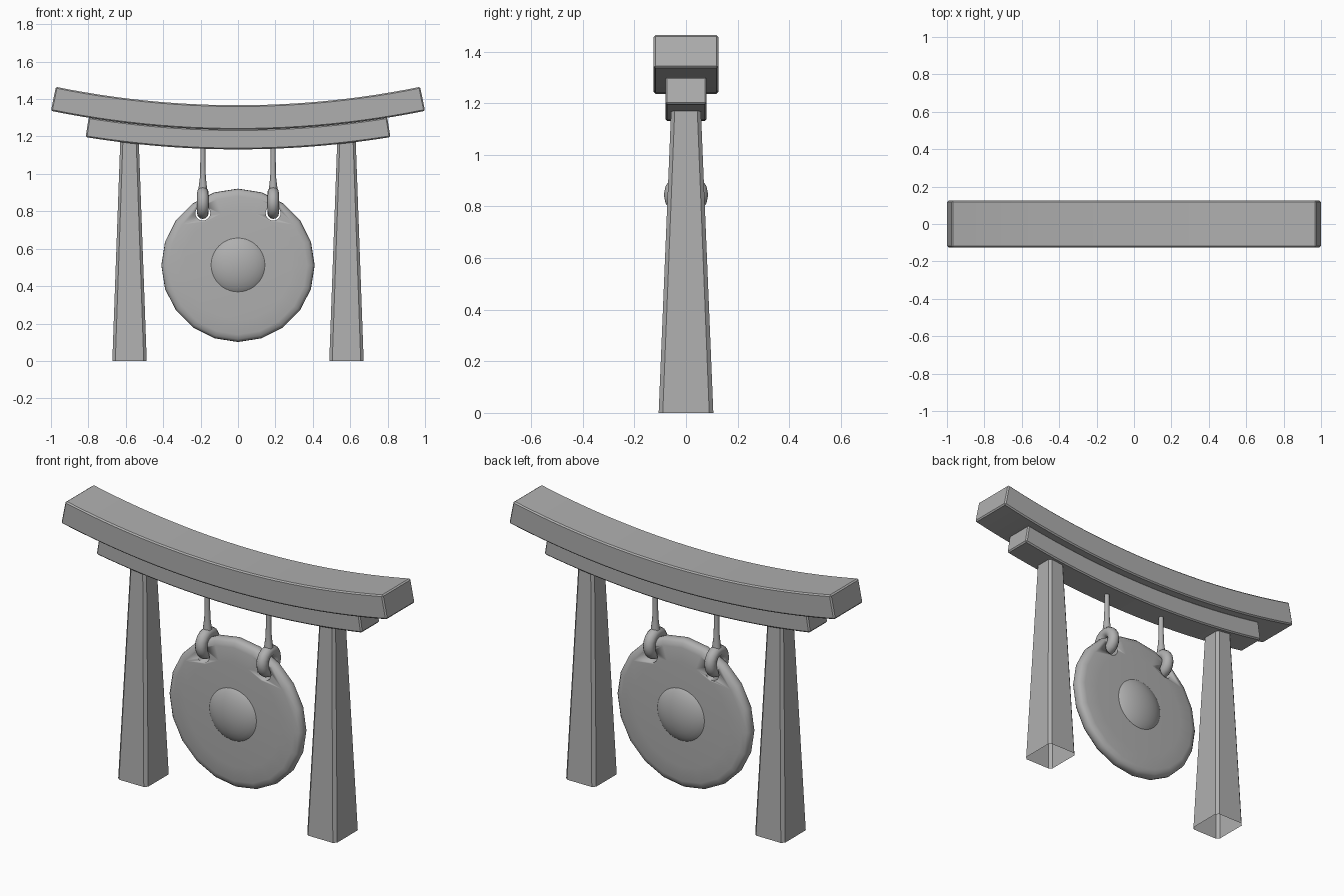
import bpy, bmesh
from math import sin, cos, pi, asin

if "Cube" in bpy.data.objects:
    bpy.data.objects.remove(bpy.data.objects["Cube"])

grey = bpy.data.materials.new("dark_grey")
grey.diffuse_color = (0.43, 0.43, 0.43, 1)
grey.use_nodes = True
grey.node_tree.nodes["Principled BSDF"].inputs["Base Color"].default_value = grey.diffuse_color


def make_object(name, bm, angle=35, bevel=0.0):
    bmesh.ops.recalc_face_normals(bm, faces=bm.faces)
    me = bpy.data.meshes.new(name)
    bm.to_mesh(me)
    bm.free()
    me.materials.append(grey)
    ob = bpy.data.objects.new(name, me)
    bpy.context.collection.objects.link(ob)
    if bevel:
        m = ob.modifiers.new("Bevel", 'BEVEL')
        m.width, m.segments, m.limit_method = bevel, 1, 'ANGLE'
    bpy.ops.object.select_all(action='DESELECT')
    bpy.context.view_layer.objects.active = ob
    ob.select_set(True)
    if bevel:
        bpy.ops.object.modifier_apply(modifier="Bevel")
    bpy.ops.object.shade_smooth_by_angle(angle=angle * pi / 180)
    return ob


def bridge_rings(bm, rings):
    # skin consecutive closed rings of vertices
    for a, b in zip(rings, rings[1:]):
        n = len(a)
        for i in range(n):
            bm.faces.new((a[i], a[(i + 1) % n], b[(i + 1) % n], b[i]))


def curved_beam(name, half_len, bottom, top, half_depth, steps=24):
    # rectangular section swept along an arc whose centre is far above
    bm = bmesh.new()
    centre = 6.24
    r0, r1 = centre - bottom, centre - top
    end = asin(half_len / r0)
    rings = []
    for i in range(steps + 1):
        t = end * (2 * i / steps - 1)
        rings.append([bm.verts.new((r * sin(t), y, centre - r * cos(t)))
                      for r, y in ((r0, -half_depth), (r0, half_depth),
                                   (r1, half_depth), (r1, -half_depth))])
    bridge_rings(bm, rings)
    bm.faces.new(rings[0])
    bm.faces.new(rings[-1])
    return make_object(name, bm, angle=25, bevel=0.007)


def lathe(name, profile, sides, centre, axis='Y', angle=40):
    # profile of (radius, position along axis); zero radius closes to a point
    bm = bmesh.new()
    cx, cy, cz = centre
    rings = []
    for r, h in profile:
        ring = []
        for i in range(sides):
            a = 2 * pi * i / sides
            u, v = r * sin(a), r * cos(a)
            co = (cx + u, cy + h, cz + v) if axis == 'Y' else (cx + u, cy + v, cz + h)
            ring.append(bm.verts.new(co))
        rings.append(ring)
    bridge_rings(bm, rings)
    bmesh.ops.remove_doubles(bm, verts=bm.verts, dist=1e-5)
    return make_object(name, bm, angle)


# two stacked curved beams
curved_beam("upper_beam", 1.0, 1.236, 1.367, 0.125)
curved_beam("lower_beam", 0.815, 1.131, 1.239, 0.08)

# tapered posts with chamfered corners, open ends
for side, name in ((-1, "left_post"), (1, "right_post")):
    bm = bmesh.new()
    rings = []
    for z, hx, hy, c in ((0, 0.092, 0.106, 0.016), (1.19, 0.049, 0.057, 0.014)):
        pts = ((hx, -hy + c), (hx, hy - c), (hx - c, hy), (c - hx, hy),
               (-hx, hy - c), (-hx, c - hy), (c - hx, -hy), (hx - c, -hy))
        rings.append([bm.verts.new((side * 0.58 + x, y, z)) for x, y in pts])
    bridge_rings(bm, rings)
    make_object(name, bm, 30)

# twenty-sided gong disc with rounded rim
half = [(0, -0.046), (0.15, -0.044), (0.29, -0.041), (0.37, -0.037),
        (0.395, -0.031), (0.408, -0.017)]
profile = half + [(0.41, 0)] + [(r, -y) for r, y in reversed(half)]
gong = lathe("gong_disc", profile, 20, (0, 0, 0.511))

# round holes for the hanging rings
for x in (-0.188, 0.188):
    cutter = lathe("hole_cutter", [(0, -0.2), (0.04, -0.2), (0.04, 0.2), (0, 0.2)],
                   20, (x, 0, 0.79))
    cutter.hide_render = True
    m = gong.modifiers.new("Hole", 'BOOLEAN')
    m.operation, m.object, m.solver = 'DIFFERENCE', cutter, 'EXACT'
    bpy.context.view_layer.objects.active = gong
    bpy.ops.object.modifier_apply(modifier="Hole")
    bpy.data.objects.remove(cutter)

# domed centre boss, showing on both faces
boss = [(0.171 * sin(pi * i / 16), -0.082 * cos(pi * i / 16)) for i in range(17)]
lathe("gong_boss", boss, 40, (0, 0, 0.513))

# hanging rings and the cords that hold them
for x, side in ((-0.188, "left"), (0.188, "right")):
    bpy.ops.mesh.primitive_torus_add(location=(x, 0, 0.845), rotation=(0, pi / 2, 0),
                                     major_radius=0.055, minor_radius=0.031,
                                     major_segments=16, minor_segments=12)
    ring = bpy.context.object
    ring.name = side + "_ring"
    ring.data.materials.append(grey)
    bpy.ops.object.shade_smooth()
    lathe(side + "_cord", [(0, 0.89), (0.027, 0.89), (0.022, 0.93), (0.016, 0.98),
                           (0.014, 1.04), (0.013, 1.16), (0, 1.16)],
          12, (x, 0, 0), axis='Z')
